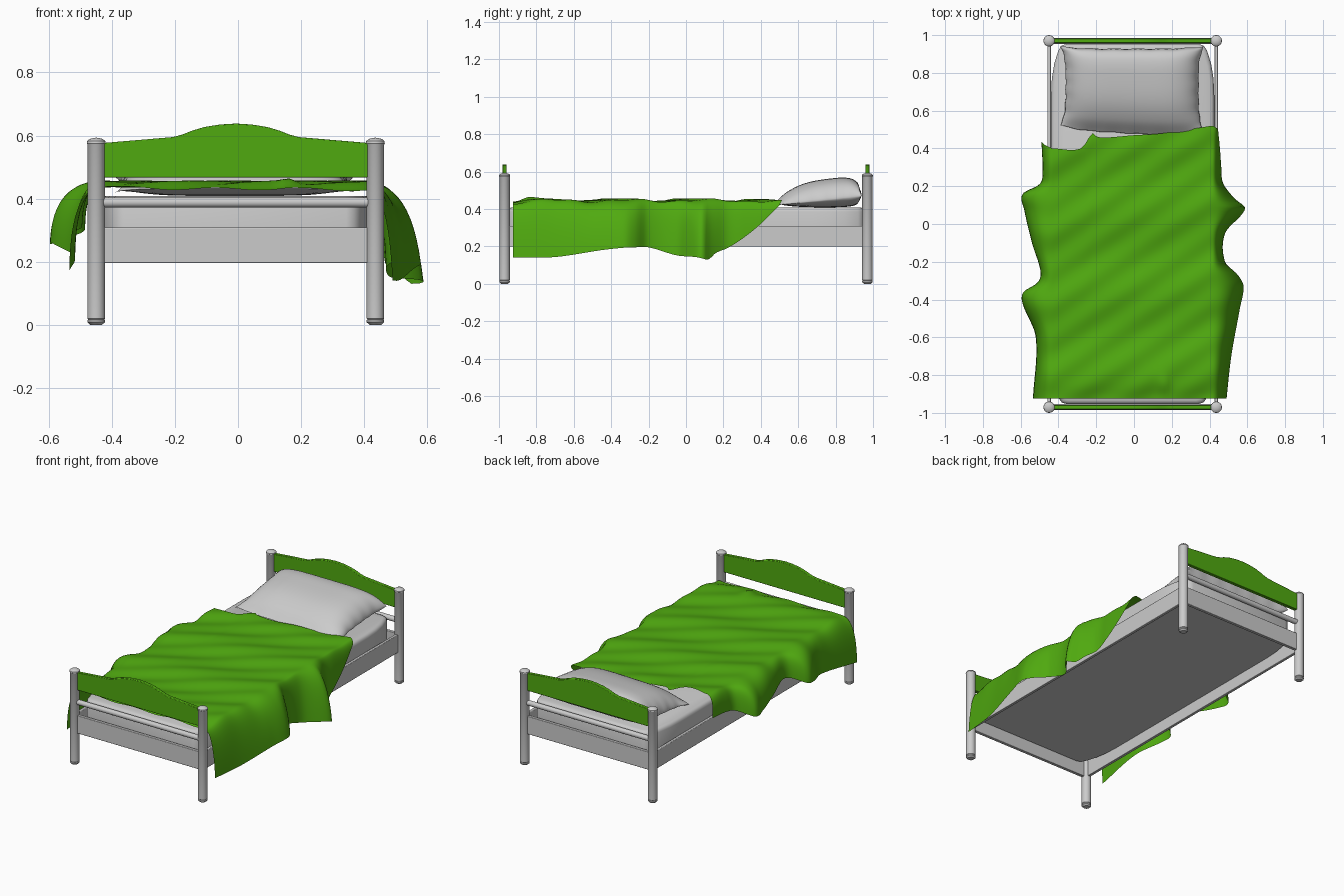
import bpy, math

if "Cube" in bpy.data.objects:
    bpy.data.objects.remove(bpy.data.objects["Cube"])

CX = -0.007          # centre line of the frame
POST_X, POST_Y = 0.4425, 0.97

green = bpy.data.materials.new("green")
green.diffuse_color = (0.08, 0.4, 0.005, 1)
green.use_nodes = True
green.node_tree.nodes["Principled BSDF"].inputs["Base Color"].default_value = green.diffuse_color


def make(name, verts, faces, mat=None, angle=40, bevel=0, seg=2):
    me = bpy.data.meshes.new(name)
    me.from_pydata(verts, [], faces)
    ob = bpy.data.objects.new(name, me)
    bpy.context.collection.objects.link(ob)
    if mat:
        me.materials.append(mat)
    bpy.ops.object.select_all(action='DESELECT')
    ob.select_set(True)
    bpy.context.view_layer.objects.active = ob
    bpy.ops.object.mode_set(mode='EDIT')
    bpy.ops.mesh.select_all(action='SELECT')
    bpy.ops.mesh.normals_make_consistent(inside=False)
    bpy.ops.object.mode_set(mode='OBJECT')
    bpy.ops.object.shade_smooth_by_angle(angle=math.radians(angle))
    if bevel:
        m = ob.modifiers.new("bevel", 'BEVEL')
        m.width, m.segments, m.limit_method = bevel, seg, 'ANGLE'
        m.angle_limit = math.radians(50)
    return ob


def loft(name, rings, **kw):
    """Closed solid through a stack of matching outlines."""
    n, k = len(rings[0]), len(rings)
    faces = [tuple(range(n)), tuple(range((k - 1) * n, k * n))]
    faces += [(j * n + i, j * n + (i + 1) % n, (j + 1) * n + (i + 1) % n, (j + 1) * n + i)
              for j in range(k - 1) for i in range(n)]
    return make(name, [p for r in rings for p in r], faces, **kw)


def box(name, x0, x1, y0, y1, z0, z1, bevel=0.003):
    ring = [(x0, y0), (x1, y0), (x1, y1), (x0, y1)]
    return loft(name, [[(x, y, z) for x, y in ring] for z in (z0, z1)], bevel=bevel)


def circle(r, n):
    return [(r * math.cos(2 * math.pi * i / n), r * math.sin(2 * math.pi * i / n)) for i in range(n)]


def table(pts, t):
    """Smooth curve through rows of (key, value, ...)."""
    t = min(max(t, pts[0][0]), pts[-1][0])
    k = 0
    while k < len(pts) - 2 and t > pts[k + 1][0]:
        k += 1
    p, q = pts[k], pts[k + 1]
    o, s = pts[max(k - 1, 0)], pts[min(k + 2, len(pts) - 1)]
    h = q[0] - p[0]
    f = (t - p[0]) / h
    out = []
    for c in range(1, len(p)):
        m0 = (q[c] - o[c]) / (q[0] - o[0]) * h
        m1 = (s[c] - p[c]) / (s[0] - p[0]) * h
        out.append((2 * f**3 - 3 * f**2 + 1) * p[c] + (f**3 - 2 * f**2 + f) * m0
                   + (3 * f**2 - 2 * f**3) * q[c] + (f**3 - f**2) * m1)
    return out


# Posts with a small foot and a domed cap
post = [(0.019, 0), (0.023, 0.004), (0.028, 0.008), (0.028, 0.015), (0.025, 0.017), (0.028, 0.02),
        (0.028, 0.572), (0.03, 0.575), (0.029, 0.582), (0.021, 0.589), (0.01, 0.592), (0.002, 0.593)]
for ex, ename in ((-1, "left"), (1, "right")):
    x = CX + ex * POST_X
    for ey, yname in ((-1, "foot"), (1, "head")):
        loft(f"{yname}_{ename}_post",
             [[(x + a, ey * POST_Y + b, z) for a, b in circle(r, 24)] for r, z in post])
    # Side rails
    box(f"{ename}_side_rail", x - 0.009, x + 0.009, -POST_Y, POST_Y, 0.198, 0.31)

# Arched boards, round bars and low rails at both ends
half = [(0.425, 0.576), (0.2, 0.595), (0.17, 0.603), (0.14, 0.615), (0.1, 0.627), (0.05, 0.635)]
arch = half + [(0, 0.638)] + [(-x, z) for x, z in reversed(half)] + [(-0.425, 0.467), (0.425, 0.467)]
for ey, name in ((-1, "foot"), (1, "head")):
    y = ey * POST_Y
    loft(name + "board", [[(CX + x, y + d, z) for x, z in arch] for d in (-0.011, 0.011)],
         mat=green, bevel=0.003)
    loft(name + "_bar", [[(CX + x, y + a, 0.388 + b) for a, b in circle(0.016, 16)] for x in (-0.43, 0.43)])
    box(name + "_rail", CX - 0.43, CX + 0.43, y - 0.01, y + 0.01, 0.196, 0.308)

# Mattress with tapered round corners and a soft top edge
corner = [(0.432, 0.68), (0.428, 0.77), (0.415, 0.85), (0.393, 0.92), (0.375, 0.945), (0.35, 0.953)]
ring = corner + [(-x, y) for x, y in reversed(corner)]
ring += [(-x, -y) for x, y in corner] + [(x, -y) for x, y in reversed(corner)]
layers = [(0.272, 0), (0.385, 0), (0.396, 0.003), (0.404, 0.009), (0.409, 0.02)]
loft("mattress", [[(CX + x * (1 - d / 0.43), y * (1 - d / 0.95), z) for x, y in ring] for z, d in layers])

# Pillow: top and bottom skins between a front seam and a raised back
skin = [(-1, 0.432, 0.432), (-0.7, 0.493, 0.417), (-0.25, 0.54, 0.41), (0.4, 0.565, 0.409),
        (0.75, 0.565, 0.413), (0.93, 0.545, 0.425), (0.98, 0.52, 0.445), (1, 0.485, 0.485)]
N = 36
verts, faces = [], []
for side in (0, 1):
    for j in range(N + 1):
        for i in range(N + 1):
            u, v = math.sin(math.pi * (i / N - 0.5)), math.sin(math.pi * (j / N - 0.5))
            x = -0.01 + u * (0.38 - 0.028 * (1 - v ** 4)) + 0.002 * abs(u) ** 9 * math.sin(17 * v)
            front = 0.505 - 0.018 * u - 0.025 * (1 - u ** 4)
            back = 0.94 - 0.012 * (1 - u ** 4)
            y = front + (back - front) * (v + 1) / 2 + 0.002 * abs(v) ** 9 * math.sin(19 * u)
            z = table(skin, v)[side]
            seam = 0.445 + 0.025 * v
            f = max(0, 1 - abs(u) ** 5) ** 0.6
            verts.append((x, y, seam + (z - seam) * f))
    o = side * (N + 1) ** 2
    faces += [(o + j * (N + 1) + i, o + j * (N + 1) + i + 1, o + (j + 1) * (N + 1) + i + 1,
               o + (j + 1) * (N + 1) + i) for j in range(N) for i in range(N)]
pillow = make("pillow", verts, faces, angle=180)
weld = pillow.modifiers.new("weld", 'WELD')
weld.merge_threshold = 0.0005

# Blanket: hem lines as (y, x, z), flat top with creases, curved drops
hem_r = [(-0.925, 0.49, 0.14), (-0.7, 0.515, 0.143), (-0.45, 0.56, 0.18), (-0.33, 0.58, 0.193),
         (-0.27, 0.55, 0.195), (-0.2, 0.482, 0.195), (-0.05, 0.482, 0.152), (0.05, 0.57, 0.143),
         (0.09, 0.588, 0.135), (0.12, 0.55, 0.13), (0.16, 0.51, 0.165), (0.22, 0.47, 0.19),
         (0.3, 0.462, 0.24), (0.4, 0.455, 0.32), (0.5, 0.445, 0.42)]
hem_l = [(-0.925, -0.535, 0.17), (-0.6, -0.52, 0.22), (-0.42, -0.59, 0.26), (-0.36, -0.585, 0.27),
         (-0.31, -0.51, 0.3), (-0.25, -0.495, 0.31), (-0.1, -0.54, 0.29), (0.07, -0.58, 0.26),
         (0.16, -0.59, 0.26), (0.21, -0.5, 0.29), (0.28, -0.485, 0.31), (0.44, -0.49, 0.33)]
head = [(-0.43, 0.4), (-0.28, 0.4), (-0.22, 0.48), (-0.19, 0.458), (0, 0.47),
        (0.15, 0.48), (0.35, 0.51), (0.41, 0.52)]
LX, RX = -0.43, 0.415


def top_z(x, y):
    d = y - 0.4 * x
    z = 0.446 + 0.007 * math.sin(15 * d + 1.5 * math.sin(4 * x) + 0.8) + 0.004 * math.sin(34 * d - 9 * x)
    z -= 0.012 * math.exp(-((y + 0.93) / 0.06) ** 2) + 0.008 * math.exp(-((y - 0.5) / 0.08) ** 2)
    z += 0.018 * math.exp(-((x - 0.16) / 0.03) ** 2 - ((y + 0.85) / 0.05) ** 2)
    return max(z, 0.423)


D, T, R = 12, 40, 90
cols = [(-1, 1 - i / D) for i in range(D)] + [(0, i / T) for i in range(T + 1)]
cols += [(1, (i + 1) / D) for i in range(D)]
verts = []
for r in range(R + 1):
    for kind, s in cols:
        x = LX + (RX - LX) * s if kind == 0 else (LX if kind < 0 else RX)
        end = table(head, x)[0]
        if kind:
            end += s * (0.04 if kind < 0 else -0.02)
        y = -0.925 + (end + 0.925) * r / R
        z = top_z(x, y)
        if kind:
            hx, hz = table(hem_l if kind < 0 else hem_r, y)
            cx = x + (0.97 if kind < 0 else 0.8) * (hx - x)
            x = (1 - s) ** 2 * x + 2 * s * (1 - s) * cx + s * s * hx
            z = (1 - s * s) * z + s * s * hz
        verts.append((x, y, z))
C = len(cols)
make("blanket", verts, [(r * C + c, r * C + c + 1, (r + 1) * C + c + 1, (r + 1) * C + c)
                        for r in range(R) for c in range(C - 1)], mat=green, angle=180)
